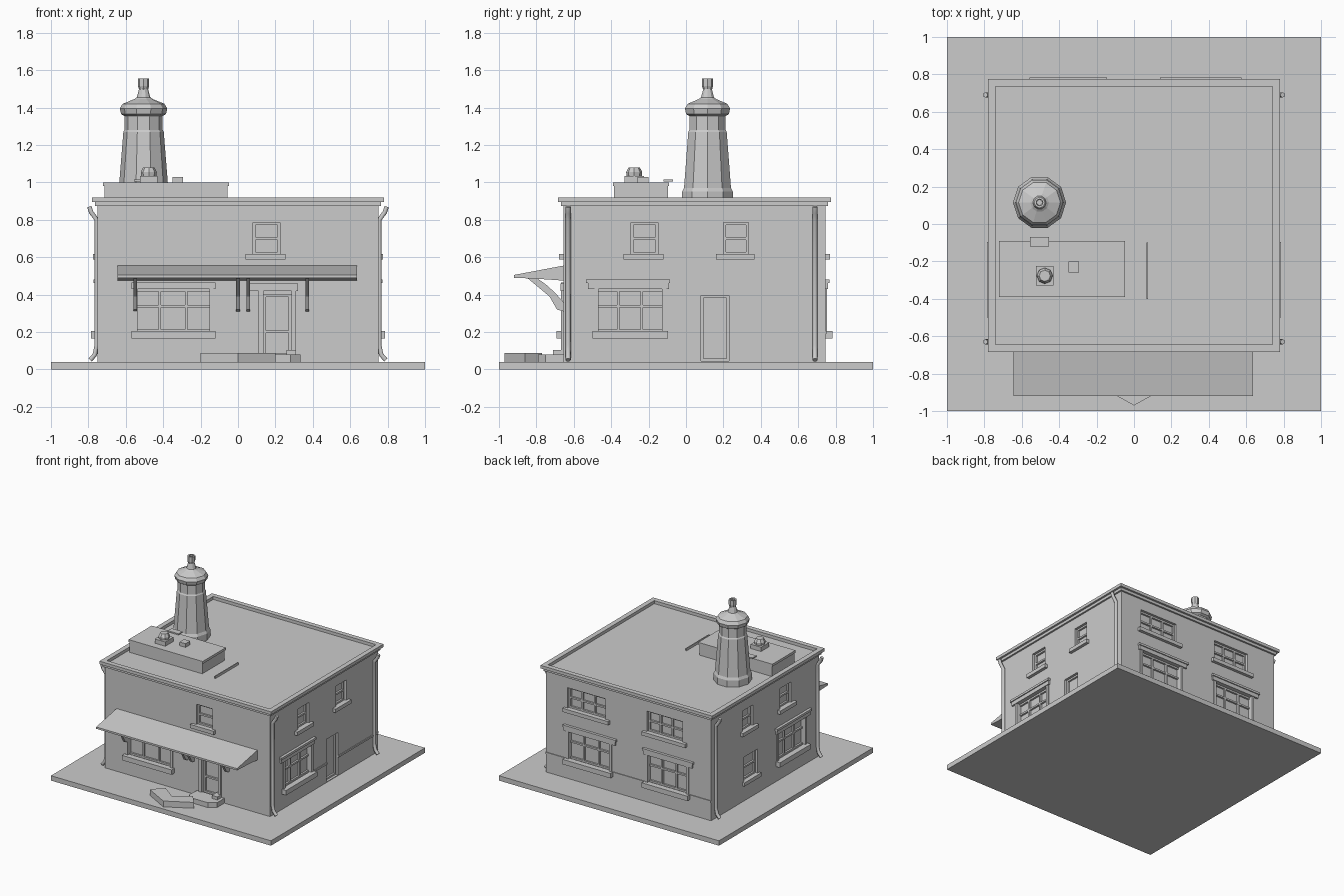
import bpy, bmesh, math
from mathutils import Vector

if "Cube" in bpy.data.objects:
    bpy.data.objects.remove(bpy.data.objects["Cube"], do_unlink=True)

grey = bpy.data.materials.new("plain grey")
grey.use_nodes = True
COLOUR = (0.6, 0.6, 0.6, 1)
grey.diffuse_color = COLOUR
grey.node_tree.nodes["Principled BSDF"].inputs["Base Color"].default_value = COLOUR

# Wall planes
WX, FRONT, BACK, GROUND = 0.75, -0.655, 0.745, 0.04


def finish(name, bm):
    bmesh.ops.recalc_face_normals(bm, faces=bm.faces)
    me = bpy.data.meshes.new(name)
    bm.to_mesh(me)
    bm.free()
    ob = bpy.data.objects.new(name, me)
    bpy.context.scene.collection.objects.link(ob)
    me.materials.append(grey)
    return ob


def add_box(bm, lo, hi):
    verts = bmesh.ops.create_cube(bm, size=1)["verts"]
    for v in verts:
        v.co = [(a + b) / 2 + c * (b - a) for a, b, c in zip(lo, hi, v.co)]


def box(name, lo, hi):
    bm = bmesh.new()
    add_box(bm, lo, hi)
    return finish(name, bm)


def prism(name, points, direction):
    """Extrude a flat outline along a direction."""
    bm = bmesh.new()
    face = bm.faces.new([bm.verts.new(p) for p in points])
    ext = bmesh.ops.extrude_face_region(bm, geom=[face])["geom"]
    bmesh.ops.translate(bm, vec=direction,
                        verts=[v for v in ext if isinstance(v, bmesh.types.BMVert)])
    return finish(name, bm)


def lathe(name, profile, centre, sides):
    bm = bmesh.new()
    rings = [[bm.verts.new((centre[0] + r * math.cos(math.tau * i / sides),
                            centre[1] + r * math.sin(math.tau * i / sides), z))
              for i in range(sides)] for r, z in profile]
    for low, high in zip(rings, rings[1:]):
        for i in range(sides):
            j = (i + 1) % sides
            bm.faces.new((low[i], low[j], high[j], high[i]))
    bm.faces.new(rings[0])
    bm.faces.new(rings[-1])
    return finish(name, bm)


def wall_corners(side, u0, u1, z0, z1, d0, d1):
    """Box corners from a span along a wall, a height and a distance outward."""
    if side in ("front", "back"):
        s, plane = (-1, FRONT) if side == "front" else (1, BACK)
        a, b = sorted((plane + s * d0, plane + s * d1))
        return (u0, a, z0), (u1, b, z1)
    s = 1 if side == "right" else -1
    a, b = sorted((s * (WX + d0), s * (WX + d1)))
    return (a, u0, z0), (b, u1, z1)


cutters = bmesh.new()
RECESS = 0.035


def part(name, side, *span):
    return box(f"{side}_{name}", *wall_corners(side, *span))


def opening(name, side, u0, u1, z0, z1, bars=(), rails=(), depth=RECESS):
    """Recess in the wall with a slim frame, upright bars and cross rails."""
    add_box(cutters, *wall_corners(side, u0, u1, z0, z1, -depth, 0.05))
    bm = bmesh.new()
    w, back, face = 0.014, -depth - 0.005, -depth + 0.015
    spans = [(u0, u0 + w, z0, z1), (u1 - w, u1, z0, z1),
             (u0, u1, z0, z0 + w), (u0, u1, z1 - w, z1)]
    spans += [(u - w / 2, u + w / 2, z0, z1)
              for u in (u0 + (u1 - u0) * t for t in bars)]
    spans += [(u0, u1, z - w / 2, z + w / 2)
              for z in (z0 + (z1 - z0) * t for t in rails)]
    for s in spans:
        add_box(bm, *wall_corners(side, *s, back, face))
    finish(f"{side}_{name}_frame", bm)


def upper_window(name, side, u0, u1, bars=()):
    opening(name, side, u0, u1, 0.615, 0.785, bars, (0.5,))
    part(name + "_sill", side, u0 - 0.04, u1 + 0.03, 0.588, 0.618, -0.01, 0.025)


def large_window(name, side, u0, u1, hood=True):
    opening(name, side, u0, u1, 0.2, 0.43, (0.33, 0.66), (0.6,))
    part(name + "_sill", side, u0 - 0.01, u1 + 0.01, 0.165, 0.205, -0.01, 0.037)
    if hood:
        part(name + "_hood", side, u0 - 0.035, u1 + 0.015, 0.43, 0.465, -0.01, 0.014)
        part(name + "_hood_cap", side, u0 - 0.045, u1 + 0.02, 0.462, 0.48, -0.01, 0.022)
    else:
        part(name + "_lintel", side, u0 - 0.01, u1 + 0.01, 0.43, 0.465, -0.01, 0.012)
    for i, u in enumerate((u0, u1 - 0.022)):
        part(f"{name}_post_{i}", side, u, u + 0.022, 0.2, 0.43, -0.034, 0.008)


# Ground slab and walls
box("ground_slab", (-1, -1, 0), (1, 1, GROUND))
walls = box("walls", (-WX, FRONT, GROUND - 0.01), (WX, BACK, 0.895))

# Windows
upper_window("upper_window", "front", 0.08, 0.225)
large_window("shop_window", "front", -0.56, -0.13, hood=False)
for side in ("right", "left"):
    upper_window("upper_window_a", side, -0.295, -0.15)
    upper_window("upper_window_b", side, 0.2, 0.335)
    large_window("large_window", side, -0.49, -0.105)
opening("small_window", "left", 0.14, 0.32, 0.2, 0.4, (), (0.5,))
part("small_window_sill", "left", 0.12, 0.34, 0.172, 0.202, -0.01, 0.02)
for name, u0, u1 in (("a", 0.15, 0.565), ("b", -0.55, -0.155)):
    large_window("large_window_" + name, "back", u0, u1)
    upper_window("upper_window_" + name, "back", u0 + 0.06, u1 - 0.01, (0.33, 0.66))

# Doors
opening("door", "front", 0.135, 0.285, 0.07, 0.4, (), (0.4,))
part("door_lintel", "front", 0.065, 0.32, 0.42, 0.46, -0.01, 0.015)
for i, u in enumerate((0.11, 0.285)):
    part(f"door_post_{i}", "front", u, u + 0.025, GROUND, 0.42, -0.01, 0.012)
opening("door", "right", 0.08, 0.23, 0.045, 0.395)

# Low ledge on the right and back walls
part("ledge_a", "right", -0.1, 0.08, 0.19, 0.205, -0.01, 0.006)
part("ledge_b", "right", 0.23, BACK, 0.19, 0.205, -0.01, 0.006)
part("ledge", "back", -WX, WX, 0.19, 0.205, -0.01, 0.006)

# Cut the recesses into the walls
cutter = finish("opening_cutter", cutters)
cutter.hide_render = True
mod = walls.modifiers.new("openings", "BOOLEAN")
mod.operation, mod.solver, mod.object = "DIFFERENCE", "EXACT", cutter
bpy.context.view_layer.objects.active = walls
bpy.ops.object.modifier_apply(modifier=mod.name)
bpy.data.objects.remove(cutter, do_unlink=True)


# Cornice in two steps, open around the sunken roof
def rim(name, out, z0, z1):
    bm = bmesh.new()
    x, f, b, i = WX + out, FRONT - out, BACK + out, 0.01
    add_box(bm, (-x, f, z0), (x, FRONT + i, z1))
    add_box(bm, (-x, BACK - i, z0), (x, b, z1))
    for s in (-1, 1):
        xs = sorted((s * x, s * (WX - i)))
        add_box(bm, (xs[0], FRONT + i, z0), (xs[1], BACK - i, z1))
    finish(name, bm)


rim("cornice_lower", 0.014, 0.873, 0.9)
rim("cornice_upper", 0.03, 0.895, 0.92)

# Roof chimney
TOWER = (-0.505, 0.115)
lathe("chimney", [(0.142, 0.89), (0.142, 0.95), (0.132, 0.97), (0.108, 1.27), (0.102, 1.28),
                  (0.102, 1.355), (0.12, 1.365), (0.127, 1.395), (0.112, 1.42),
                  (0.05, 1.445), (0.036, 1.455), (0.024, 1.5)], TOWER, 10)
lathe("chimney_spout", [(0.022, 1.49), (0.03, 1.515), (0.03, 1.555), (0.018, 1.555),
                        (0.016, 1.53)], TOWER, 8)

# Roof box with vents
box("roof_box", (-0.715, -0.385, 0.89), (-0.055, -0.095, 0.985))
box("roof_box_lid", (-0.722, -0.39, 0.98), (-0.048, -0.09, 1.0))
box("vent_base", (-0.525, -0.33, 0.99), (-0.43, -0.225, 1.035))
lathe("vent_cap", [(0.04, 1.03), (0.043, 1.055), (0.03, 1.08)], (-0.477, -0.277), 8)
box("small_vent", (-0.35, -0.26, 0.99), (-0.295, -0.2, 1.03))
box("roof_box_plate", (-0.555, -0.12, 1.005), (-0.455, -0.07, 1.015))
box("roof_strip", (0.066, -0.4, 0.89), (0.074, -0.1, 0.915))

# Awning and its curved brackets
prism("awning", [(-0.645, y, z) for y, z in
                 ((FRONT, 0.555), (-0.92, 0.505), (-0.92, 0.49), (-0.8, 0.485), (FRONT, 0.475))],
      (1.28, 0, 0))
bracket = ((-0.85, 0.49), (-0.79, 0.44), (-0.73, 0.39), (-0.69, 0.32), (FRONT, 0.31),
           (FRONT, 0.36), (-0.7, 0.41), (-0.75, 0.455), (-0.8, 0.49))
for i, x in enumerate((-0.55, 0.0, 0.055, 0.37)):
    prism(f"awning_bracket_{i}", [(x - 0.01, y, z) for y, z in bracket], (0.02, 0, 0))


# Drainpipes near the four corners
def tube(name, path, radius):
    cu = bpy.data.curves.new(name, "CURVE")
    cu.dimensions, cu.bevel_depth, cu.bevel_resolution, cu.use_fill_caps = "3D", radius, 1, True
    sp = cu.splines.new("POLY")
    sp.points.add(len(path) - 1)
    for p, co in zip(sp.points, path):
        p.co = (*co, 1)
    cu.materials.append(grey)
    ob = bpy.data.objects.new(name, cu)
    bpy.context.scene.collection.objects.link(ob)


for s, sn in ((1, "left"), (-1, "right")):
    for y, yn in ((-0.63, "front"), (0.69, "back")):
        path = [(0.795, 0.87), (0.785, 0.84), (0.755, 0.8), (0.755, 0.13), (0.765, 0.08), (0.79, 0.05)]
        tube(f"{yn}_{sn}_drainpipe", [(s * x, y, z) for x, z in path], 0.014)

# Entrance step and chevron-shaped kerb
step = [(0.09, FRONT), (0.08, -0.75), (0.12, -0.79), (0.28, -0.79), (0.335, -0.75), (0.335, FRONT)]
prism("entrance_step", [(x, y, 0.035) for x, y in step], (0, 0, 0.045))
box("door_step", (0.26, -0.71, 0.075), (0.31, -0.64, 0.105))
kerb = [(-0.2, -0.86), (0, -0.97), (0.2, -0.86), (0.13, -0.77), (0, -0.86), (-0.12, -0.77)]
prism("kerb", [(x, y, 0.035) for x, y in kerb], (0, 0, 0.053))
